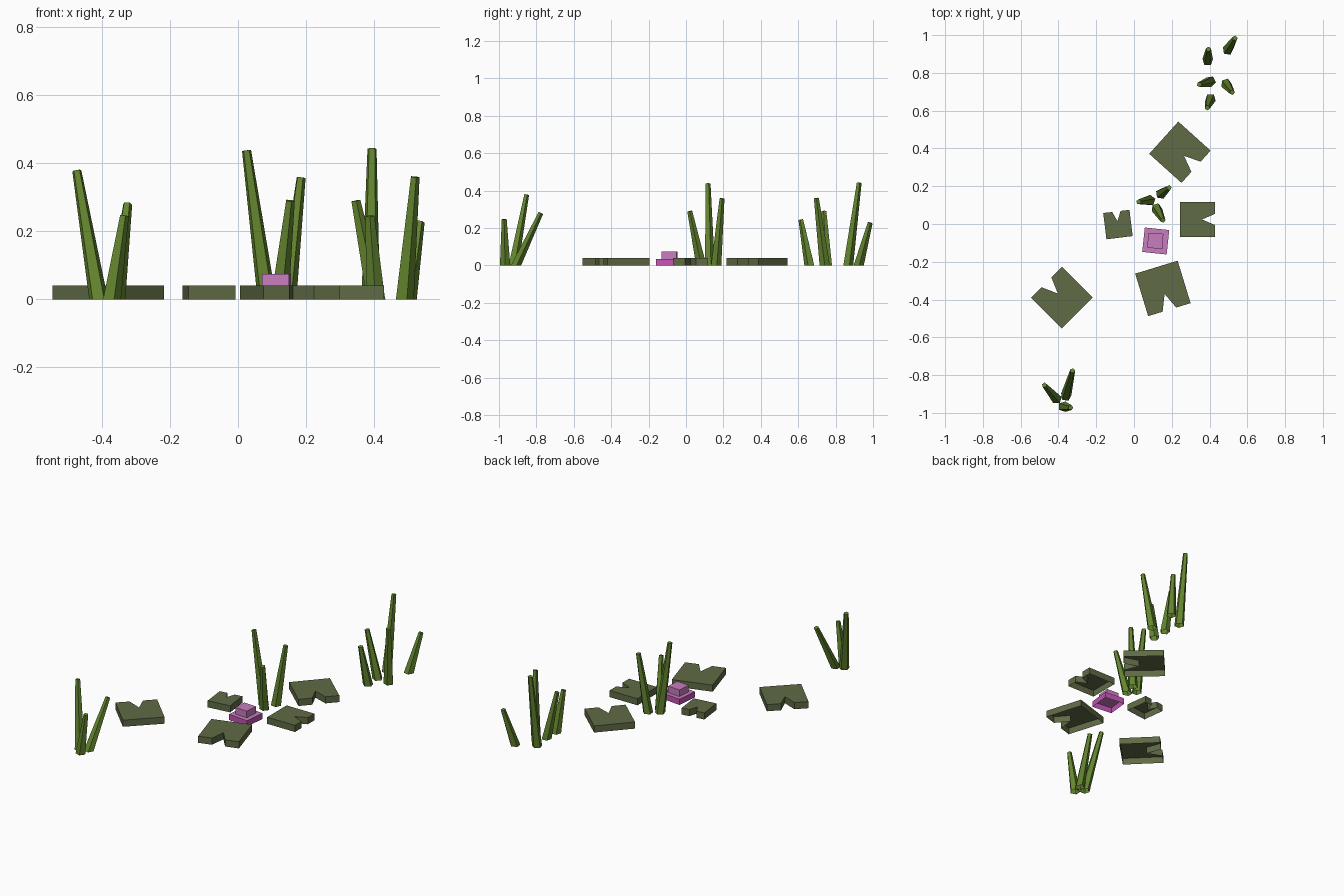
import bpy, bmesh, math
from mathutils import Matrix, Vector

if "Cube" in bpy.data.objects:
    bpy.data.objects.remove(bpy.data.objects["Cube"])


def material(name, rgb):
    m = bpy.data.materials.new(name)
    m.diffuse_color = (*rgb, 1)
    m.use_nodes = True
    m.node_tree.nodes["Principled BSDF"].inputs["Base Color"].default_value = m.diffuse_color
    return m


PAD = material("pad olive", (0.115, 0.145, 0.060))
REED = material("reed green", (0.125, 0.235, 0.028))
PINK = material("petal pink", (0.58, 0.205, 0.52))
MAGENTA = material("petal magenta", (0.56, 0.09, 0.46))


def finish(name, bm, *mats):
    me = bpy.data.meshes.new(name)
    bm.to_mesh(me)
    bm.free()
    for m in mats:
        me.materials.append(m)
    ob = bpy.data.objects.new(name, me)
    bpy.context.collection.objects.link(ob)
    return ob


def shell(bm, outline, z0, z1):
    """Open-bottomed block: top cap and side walls from a ccw outline."""
    low = [bm.verts.new((x, y, z0)) for x, y in outline]
    top = [bm.verts.new((x, y, z1)) for x, y in outline]
    bm.faces.new(top)
    n = len(outline)
    walls = []
    for i in range(n):
        j = (i + 1) % n
        walls.append(bm.faces.new((low[i], low[j], top[j], top[i])))
    return walls


def turned(points, cx, cy, size, deg):
    c, s = math.cos(math.radians(deg)), math.sin(math.radians(deg))
    return [(cx + size * (x * c - y * s), cy + size * (x * s + y * c)) for x, y in points]


SQUARE = [(-1, -1), (1, -1), (1, 1), (-1, 1)]
NOTCHED = [(-1, -1), (1, -1), (1, -.32), (.26, 0), (1, .32), (1, 1), (-1, 1)]

# lily pads: centre x, y, half size, direction of notch
pads = [(.243, .38, .115, -42), (.336, .024, .093, 0), (-.085, -.003, .07, 97),
        (.153, -.341, .1175, -73), (-.382, -.39, .116, 135)]
for i, (x, y, h, a) in enumerate(pads):
    bm = bmesh.new()
    shell(bm, turned(NOTCHED, x, y, h, a), 0, .04)
    finish(f"lily_pad_{i + 1}", bm, PAD)

# flower: two stacked blocks, the lower one with deeper pink sides
bm = bmesh.new()
for f in shell(bm, turned(SQUARE, .115, -.09, .065, -6), 0, .035):
    f.material_index = 1
shell(bm, turned(SQUARE, .113, -.089, .04, -4), .035, .075)
finish("flower", bm, PINK, MAGENTA)

# reeds: base x, y, then tip x, y, z
clumps = {
    "front_reeds": [(-.41, -.925, -.474, -.853, .378), (-.36, -.91, -.325, -.777, .28),
                    (-.373, -.967, -.335, -.972, .247)],
    "middle_reeds": [(.085, .125, .025, .117, .438), (.143, .16, .185, .192, .358),
                     (.12, .082, .153, .02, .29)],
    "back_reeds": [(.39, .865, .394, .925, .443), (.497, .922, .535, .984, .228),
                   (.488, .742, .52, .697, .36), (.405, .755, .346, .738, .29),
                   (.405, .662, .388, .615, .245)],
}
SIDES = 5
for name, reeds in clumps.items():
    bm = bmesh.new()
    for k, (bx, by, tx, ty, tz) in enumerate(reeds):
        # tip ring is tilted square to the leaning stem
        lean = Vector((0, 0, 1)).rotation_difference(Vector((tx - bx, ty - by, tz)))
        low, top = [], []
        for i in range(SIDES):
            a = math.tau * i / SIDES + k * 1.1 + .3
            d = Vector((math.cos(a), math.sin(a), 0))
            low.append(bm.verts.new(Vector((bx, by, 0)) + d * .029))
            top.append(bm.verts.new(Vector((tx, ty, tz)) + lean @ (d * .014)))
        bm.faces.new(top)
        for i in range(SIDES):
            j = (i + 1) % SIDES
            bm.faces.new((low[i], low[j], top[j], top[i]))
    finish(name, bm, REED)
